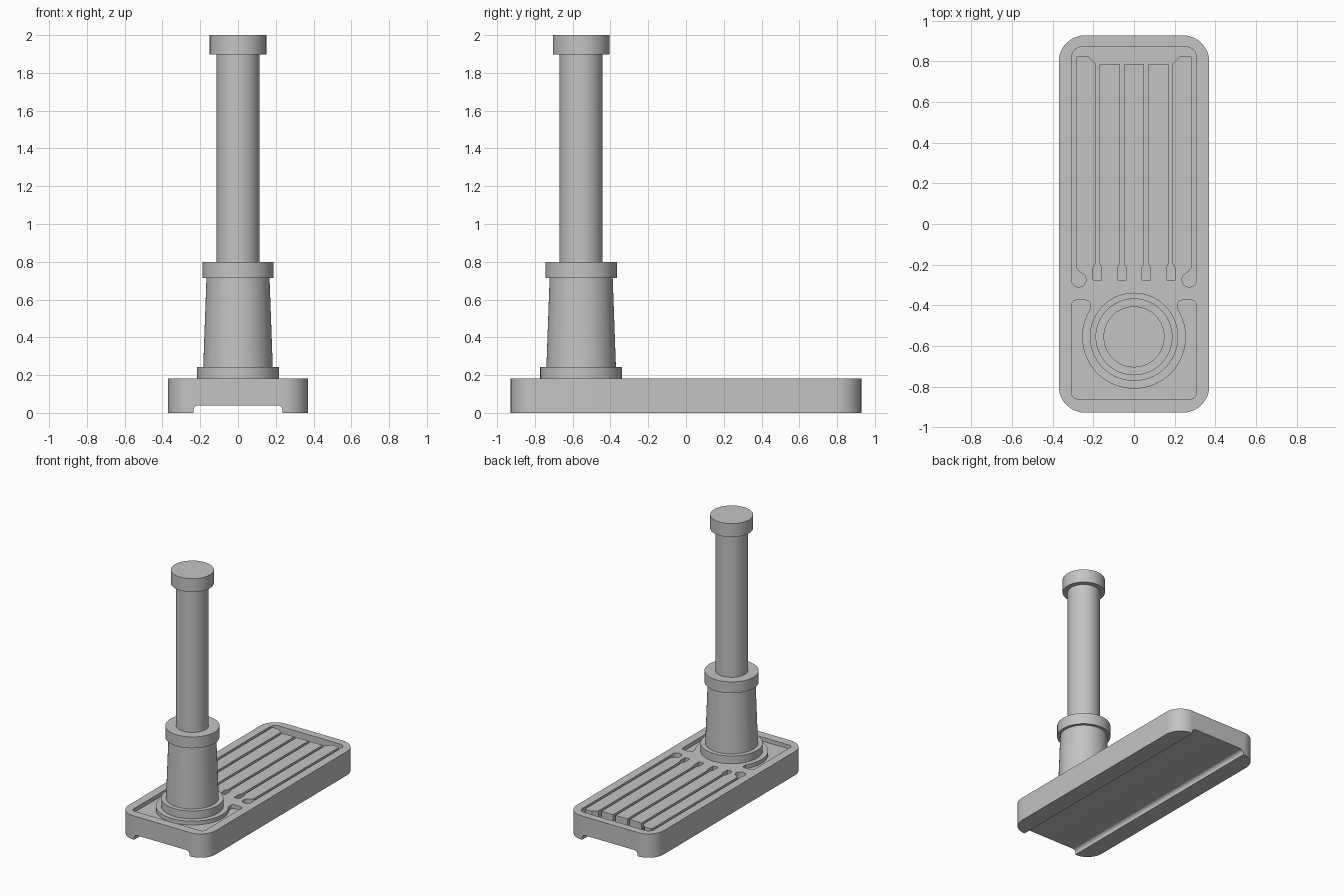
import bpy, bmesh
from math import sin, cos, radians, pi

cube = bpy.data.objects.get("Cube")
if cube:
    bpy.data.objects.remove(cube, do_unlink=True)

POST_Y = -0.555
TOP = 0.183

grey = bpy.data.materials.new("plain grey")
grey.use_nodes = True
COLOUR = (0.55, 0.55, 0.55, 1)
grey.diffuse_color = COLOUR
grey.node_tree.nodes["Principled BSDF"].inputs["Base Color"].default_value = COLOUR


def arc(cx, cy, r, start, end, steps=8):
    return [(cx + r * cos(radians(start + (end - start) * i / steps)),
             cy + r * sin(radians(start + (end - start) * i / steps)))
            for i in range(steps + 1)]


def mirrored(half):
    """Close a right-hand outline with its reflection in x."""
    return half + [(-x, y) for x, y in reversed(half) if abs(x) > 1e-5]


def link(name, bm):
    bmesh.ops.recalc_face_normals(bm, faces=bm.faces)
    mesh = bpy.data.meshes.new(name)
    bm.to_mesh(mesh)
    bm.free()
    mesh.materials.append(grey)
    obj = bpy.data.objects.new(name, mesh)
    bpy.context.collection.objects.link(obj)
    return obj


def prism(name, points, move):
    """Extrude a flat outline between two levels; move places each point."""
    bm = bmesh.new()
    ends = [[bm.verts.new(move(a, b, k)) for a, b in points] for k in (0, 1)]
    for ring in ends:
        bm.faces.new(ring)
    n = len(points)
    for i in range(n):
        j = (i + 1) % n
        bm.faces.new((ends[0][i], ends[0][j], ends[1][j], ends[1][i]))
    return link(name, bm)


def upright(name, points, low, high):
    return prism(name, points, lambda x, y, k: (x, y, (low, high)[k]))


def smooth(obj):
    bpy.ops.object.select_all(action="DESELECT")
    obj.select_set(True)
    bpy.context.view_layer.objects.active = obj
    bpy.ops.object.shade_smooth_by_angle(angle=radians(30))


# Base slab with rounded corners
W, L, R = 0.37, 0.928, 0.13
base = upright("base", mirrored(arc(W - R, R - L, R, -90, 0, 12)
                                + arc(W - R, L - R, R, 0, 90, 12)), 0, TOP)

# Rear drain channel: rim loop, round side drains and slots between the slats
rear = [(0, 0.87)] + arc(0.26, 0.825, 0.045, 90, 0)
rear += [(0.305, -0.235)] + arc(0.272, -0.274, 0.036, 25, -250, 20)
rear += [(0.27, -0.232), (0.285, -0.215)] + arc(0.275, 0.815, 0.01, 0, 90, 3)
rear += [(0.225, 0.825), (0.19, 0.79)]
for c in (0.18, 0.06):
    if c < 0.1:
        rear.append((c + 0.01, 0.785))
    rear += [(c + 0.01, -0.195), (c + 0.021, -0.215), (c + 0.021, -0.275),
             (c - 0.021, -0.275), (c - 0.021, -0.215), (c - 0.01, -0.195),
             (c - 0.01, 0.785)]
rear.append((0, 0.785))

# Front pocket wrapping round the foot of the post
front = [(0, -0.86)] + arc(0.28, -0.835, 0.025, -90, 0, 5)
front += arc(0.285, -0.395, 0.02, 0, 90, 5) + arc(0.235, -0.395, 0.02, 90, 190, 6)
front += arc(0, POST_Y, 0.255, 33, -90, 28)

# Underside channel, open at both ends
under = mirrored([(0.235, -0.05), (0.235, 0.015)] + arc(0.21, 0.015, 0.025, 0, 90, 6))

cutters = [
    upright("rear_channel_cutter", mirrored(rear), TOP - 0.05, TOP + 0.1),
    upright("front_pocket_cutter", mirrored(front), TOP - 0.03, TOP + 0.1),
    prism("underside_cutter", under, lambda x, z, k: (x, (-1.1, 1.1)[k], z)),
]
for cutter in cutters:
    mod = base.modifiers.new(cutter.name, "BOOLEAN")
    mod.object = cutter
    mod.operation = "DIFFERENCE"
    mod.solver = "EXACT"
bpy.context.view_layer.objects.active = base
base.select_set(True)
for mod in list(base.modifiers):
    bpy.ops.object.modifier_apply(modifier=mod.name)
for cutter in cutters:
    bpy.data.objects.remove(cutter, do_unlink=True)
smooth(base)


# Turned post parts: each is (bottom radius, top radius, bottom, top, edge bevel)
def turned(name, r1, r2, low, high, bevel, sides=64):
    bm = bmesh.new()
    rings = [[bm.verts.new((r * cos(2 * pi * i / sides),
                            POST_Y + r * sin(2 * pi * i / sides), z))
              for i in range(sides)] for r, z in ((r1, low), (r2, high))]
    for ring in rings:
        bm.faces.new(ring)
    for i in range(sides):
        j = (i + 1) % sides
        bm.faces.new((rings[0][i], rings[0][j], rings[1][j], rings[1][i]))
    if bevel:
        rim = [e for e in bm.edges if abs(e.verts[0].co.z - e.verts[1].co.z) < 1e-5]
        bmesh.ops.bevel(bm, geom=rim, offset=bevel, segments=2, affect="EDGES")
    smooth(link(name, bm))


turned("post_foot", 0.217, 0.217, TOP - 0.01, 0.243, 0)
turned("tapered_socket", 0.184, 0.167, 0.243, 0.715, 0)
turned("socket_collar", 0.189, 0.189, 0.713, 0.8, 0.004)
turned("post", 0.114, 0.114, 0.8, 1.9, 0)
turned("post_cap", 0.15, 0.15, 1.897, 2.0, 0.006)
